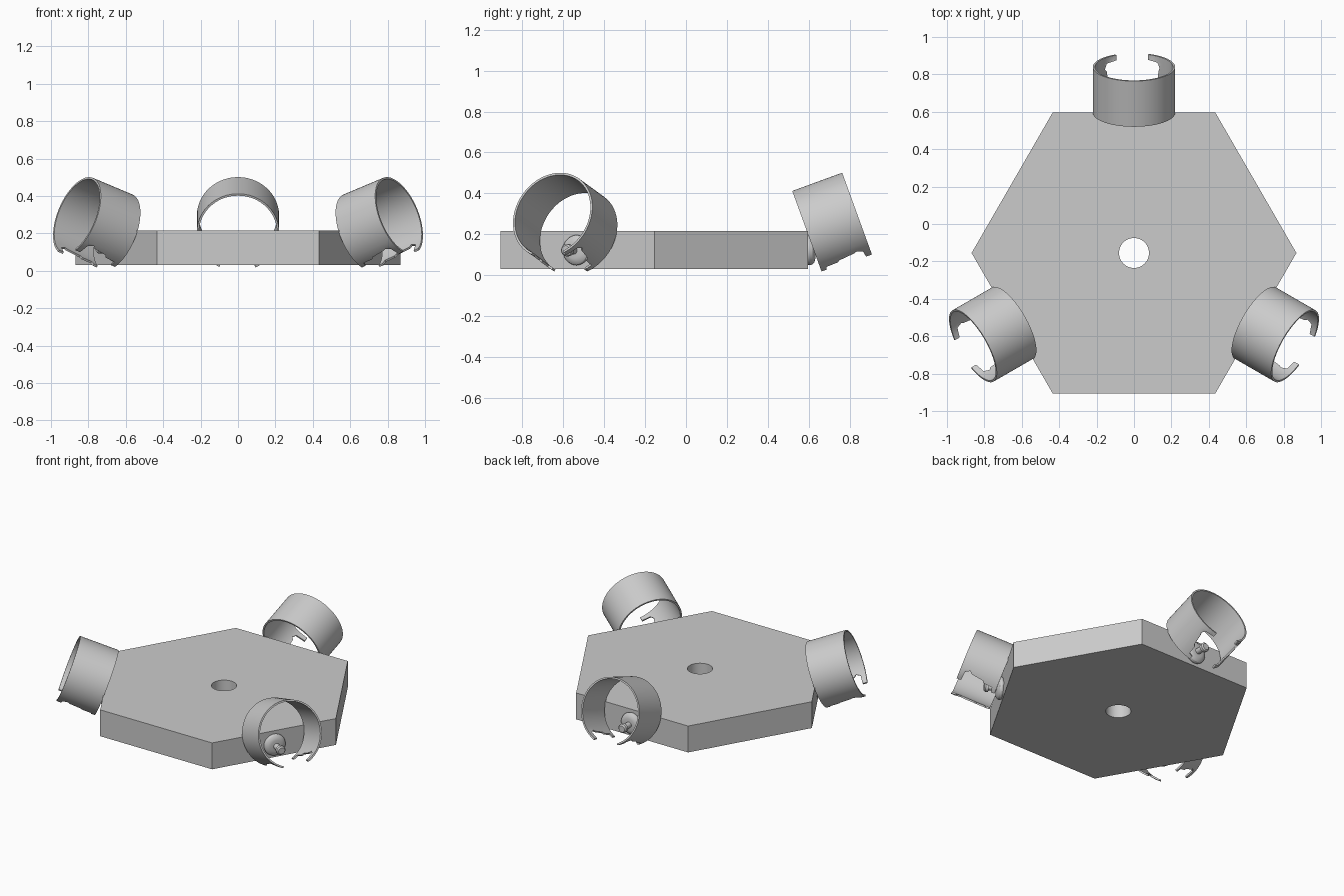
import bpy, bmesh, math
from mathutils import Matrix, Vector

if "Cube" in bpy.data.objects:
    bpy.data.objects.remove(bpy.data.objects["Cube"], do_unlink=True)

CENTRE = Vector((0, -0.155, 0))
APOTHEM, BOTTOM, TOP, HOLE = 0.752, 0.03, 0.215, 0.08

grey = bpy.data.materials.new("light grey")
grey.use_nodes = True
grey.diffuse_color = (0.6, 0.6, 0.6, 1)
grey.node_tree.nodes["Principled BSDF"].inputs["Base Color"].default_value = (0.6, 0.6, 0.6, 1)


def finish(name, bm, matrix):
    bmesh.ops.recalc_face_normals(bm, faces=bm.faces)
    mesh = bpy.data.meshes.new(name)
    bm.to_mesh(mesh)
    bm.free()
    mesh.materials.append(grey)
    obj = bpy.data.objects.new(name, mesh)
    bpy.context.collection.objects.link(obj)
    obj.matrix_world = matrix
    bpy.ops.object.select_all(action="DESELECT")
    obj.select_set(True)
    bpy.context.view_layer.objects.active = obj
    bpy.ops.object.shade_smooth_by_angle(angle=math.radians(30))
    return obj


def bridge(bm, rows, wrap):
    """Join neighbouring rows of vertices with quads."""
    for a, b in zip(rows, rows[1:]):
        n = len(a)
        for i in range(n if wrap else n - 1):
            j = (i + 1) % n
            bm.faces.new((a[i], a[j], b[j], b[i]))


# Hexagonal plate with a round hole through it
def build_plate():
    bm = bmesh.new()
    angles = [math.radians(i * 5) for i in range(72)]

    def hexagon(a):
        return APOTHEM / math.cos(a % (math.pi / 3) - math.pi / 6)

    def loop(radius, z):
        return [bm.verts.new((radius(a) * math.cos(a), radius(a) * math.sin(a), z))
                for a in angles]

    rows = [loop(hexagon, BOTTOM), loop(hexagon, TOP),
            loop(lambda a: HOLE, TOP), loop(lambda a: HOLE, BOTTOM)]
    bridge(bm, rows + rows[:1], True)
    bmesh.ops.dissolve_limit(bm, angle_limit=0.01, verts=bm.verts, edges=bm.edges)
    finish("hexagonal_plate", bm, Matrix.Translation(CENTRE))


# Thin open cuff: distance along axis, gap edge angle on each side of the bottom
GAP = [(0, 25, 27), (0.025, 25, 27), (0.03, 32, 36), (0.09, 33, 37),
       (0.1, 36, 41), (0.18, 39, 44), (0.195, 41, 48), (0.224, 37, 44),
       (0.23, 21, 27), (0.26, 21, 27)]


def build_cuff(name, spin):
    bm = bmesh.new()
    radius, wall = 0.22, 0.011
    rows = []
    for y, right, left in GAP:
        start, end = right, 360 - left
        angles = [start + (50 - start) * k / 5 for k in range(5)]
        angles += [50 + 5 * k for k in range(53)]
        angles += [310 + (end - 310) * k / 5 for k in range(1, 6)]
        rows.append([bm.verts.new((radius * math.sin(math.radians(a)), y,
                                   -radius * math.cos(math.radians(a)))) for a in angles])
    bridge(bm, rows, False)
    # Thicken the wall inwards
    ext = bmesh.ops.extrude_face_region(bm, geom=bm.faces[:], use_keep_orig=True)
    for v in ext["geom"]:
        if isinstance(v, bmesh.types.BMVert):
            v.co.x *= 1 - wall / radius
            v.co.z *= 1 - wall / radius
    tilt = Matrix.Translation((0, 0.75, 0.205)) @ Matrix.Rotation(math.radians(20), 4, "X")
    finish(name, bm, Matrix.Translation(CENTRE) @ spin @ tilt)


# Rounded button with a headed pin, turned about the outward axis
STUD = [(0.07, -0.005), (0.074, 0.01), (0.07, 0.022), (0.058, 0.032), (0.04, 0.036),
        (0.02, 0.037), (0.02, 0.085), (0.03, 0.088), (0.03, 0.108), (0.022, 0.116)]


def build_stud(name, spin):
    bm = bmesh.new()
    rows = [[bm.verts.new((r * math.cos(k * math.tau / 32), y, r * math.sin(k * math.tau / 32)))
             for k in range(32)] for r, y in STUD]
    bridge(bm, rows, True)
    bm.faces.new(rows[0])
    bm.faces.new(rows[-1])
    finish(name, bm, Matrix.Translation(CENTRE) @ spin @ Matrix.Translation((0, APOTHEM, 0.122)))


build_plate()
for i, side in enumerate(("back", "front_right", "front_left")):
    spin = Matrix.Rotation(i * math.tau / 3, 4, "Z")
    build_cuff(side + "_cuff", spin)
    build_stud(side + "_stud", spin)
